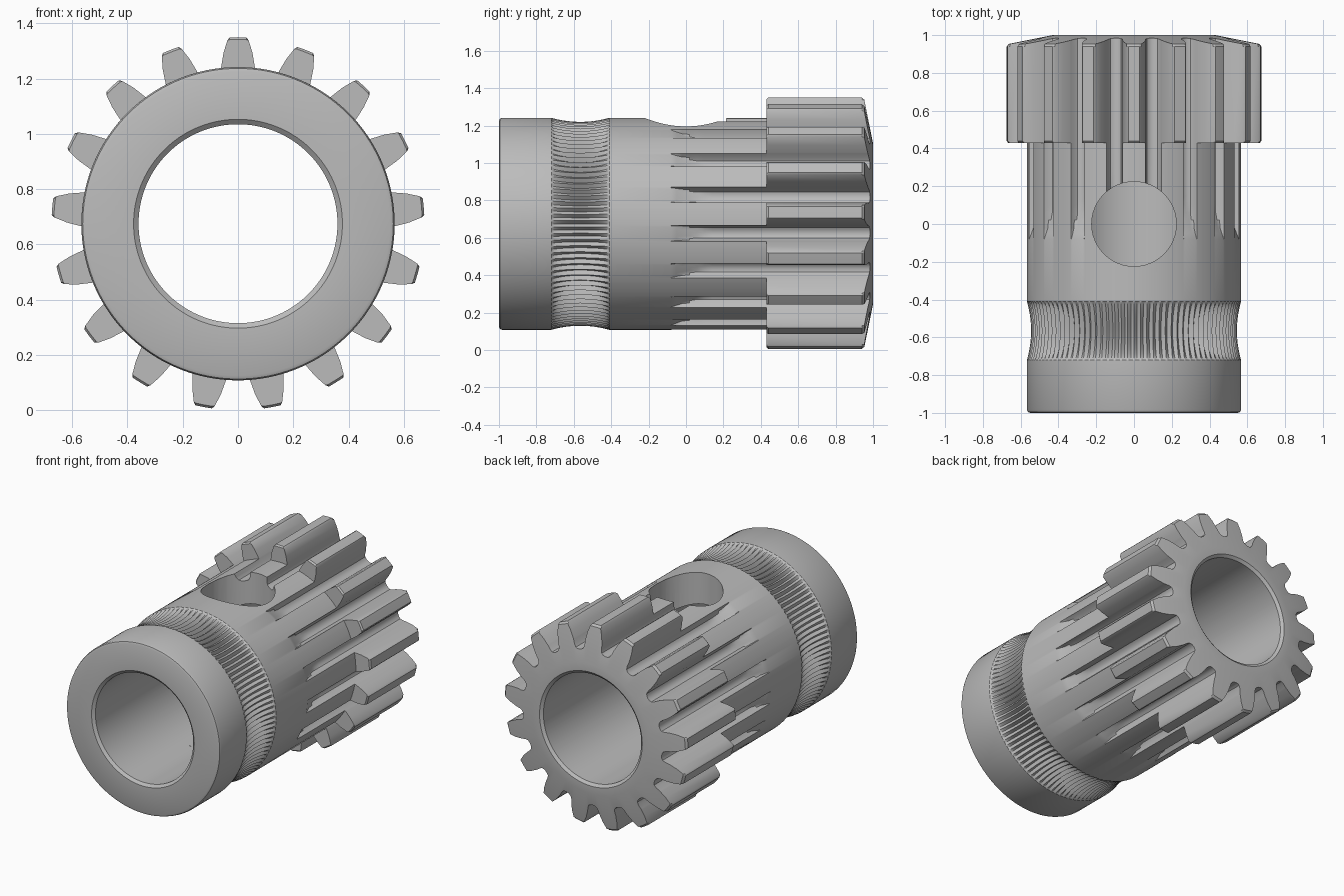
import bpy, bmesh, math

if "Cube" in bpy.data.objects:
    bpy.data.objects.remove(bpy.data.objects["Cube"])

AXIS_Z = 0.675
TEETH = 17
BODY_R, BORE_R = 0.567, 0.36
PITCH = 2 * math.pi / TEETH

steel = bpy.data.materials.new("steel_grey")
steel.use_nodes = True
steel.diffuse_color = (0.5, 0.5, 0.5, 1)
steel.node_tree.nodes["Principled BSDF"].inputs["Base Color"].default_value = (0.5, 0.5, 0.5, 1)

# Half tooth outline: (angle from tooth centre, radius)
TOOTH = [(0, .675), (.045, .675), (.058, .665), (.085, .62), (.105, .575), (.1085, .567),
         (.115, .54), (.13, .521), (.155, .513), (PITCH / 2, .511)]


def tooth_radius(angle):
    a = abs((angle + PITCH / 2) % PITCH - PITCH / 2)
    for (a0, r0), (a1, r1) in zip(TOOTH, TOOTH[1:]):
        if a <= a1 + 1e-6:
            return r0 + (r1 - r0) * (a - a0) / (a1 - a0)
    return TOOTH[-1][1]


def tooth_angles():
    half = [a for a, r in TOOTH]
    offsets = [-a for a in half[-2:0:-1]] + half
    return [k * PITCH + a for k in range(TEETH) for a in offsets]


def round_angles(count):
    return [2 * math.pi * i / count for i in range(count)]


def const(r, y):
    return lambda a: (r, y)


def tube(name, angles, rows):
    """Closed ring of surface: each row maps an angle to (radius, y)."""
    bm = bmesh.new()
    rings = []
    for row in rows:
        ring = []
        for a in angles:
            r, y = row(a)
            ring.append(bm.verts.new((r * math.sin(a), y, AXIS_Z + r * math.cos(a))))
        rings.append(ring)
    n = len(angles)
    for ring, nxt in zip(rings, rings[1:] + rings[:1]):
        for i in range(n):
            j = (i + 1) % n
            bm.faces.new((ring[i], ring[j], nxt[j], nxt[i]))
    bmesh.ops.recalc_face_normals(bm, faces=bm.faces)
    mesh = bpy.data.meshes.new(name)
    bm.to_mesh(mesh)
    bm.free()
    mesh.materials.append(steel)
    obj = bpy.data.objects.new(name, mesh)
    bpy.context.collection.objects.link(obj)
    return obj


# Plain front collar with eased rim and chamfered bore
collar = tube("front_collar", round_angles(136), [
    const(BORE_R, -.72), const(BORE_R, -.985), const(.378, -1), const(.55, -1),
    const(.562, -.995), const(BODY_R, -.982), const(BODY_R, -.72)])

# Concave band with fine ridges
RIDGES = 102


def knurl_row(u):
    def row(a):
        bowl = 1 - u * u
        valley = 0.5 - 0.5 * math.cos(a * RIDGES)
        return BODY_R - bowl * 0.022 - valley * 0.022 * bowl ** 0.5, -.565 + .155 * u
    return row


knurl = tube("ridged_groove", round_angles(RIDGES * 4),
             [const(BORE_R, -.41), const(BORE_R, -.72)]
             + [knurl_row(math.sin(math.pi * (i / 14 - 0.5))) for i in range(15)])


# Hub with the tooth gaps running out along it
def hub_row(y):
    def row(a):
        t = min(1, max(0, (y + .08) / .22))
        floor = BODY_R - .056 * math.sin(t * math.pi / 2)
        return min(BODY_R, max(tooth_radius(a), floor)), y
    return row


hub = tube("hub", tooth_angles(), [const(BORE_R, .43), const(BORE_R, -.41)]
           + [hub_row(y) for y in (-.41, -.08, -.05, -.02, .02, .06, .1, .14, .43)])

# Set screw hole through the top wall
bpy.ops.mesh.primitive_cylinder_add(vertices=48, radius=.224, depth=.8,
                                    location=(0, 0, AXIS_Z + .4))
cutter = bpy.context.object
cutter.name = "hole_cutter"
cutter.hide_render = True
cutter.data.materials.append(steel)
cut = hub.modifiers.new("screw_hole", 'BOOLEAN')
cut.operation, cut.solver, cut.object = 'DIFFERENCE', 'EXACT', cutter
bpy.context.view_layer.objects.active = hub
bpy.ops.object.modifier_apply(modifier=cut.name)
bpy.data.objects.remove(cutter)


# Toothed pinion with a shallow conical back face
def trimmed(y):
    return lambda a: (min(tooth_radius(a), .667), y)


def cone_rim(a):
    r = min(tooth_radius(a), .663)
    return r, 1 - (r - .43) * .2


pinion = tube("pinion", tooth_angles(), [
    const(BORE_R, .985), const(BORE_R, .43), trimmed(.43),
    lambda a: (tooth_radius(a), .44), lambda a: (tooth_radius(a), .94),
    cone_rim, const(.43, 1), const(.378, 1)])

# Smooth shading with crisp edges
bpy.ops.object.select_all(action='DESELECT')
for part in (collar, knurl, hub, pinion):
    part.select_set(True)
bpy.context.view_layer.objects.active = hub
bpy.ops.object.shade_smooth_by_angle(angle=math.radians(30))
